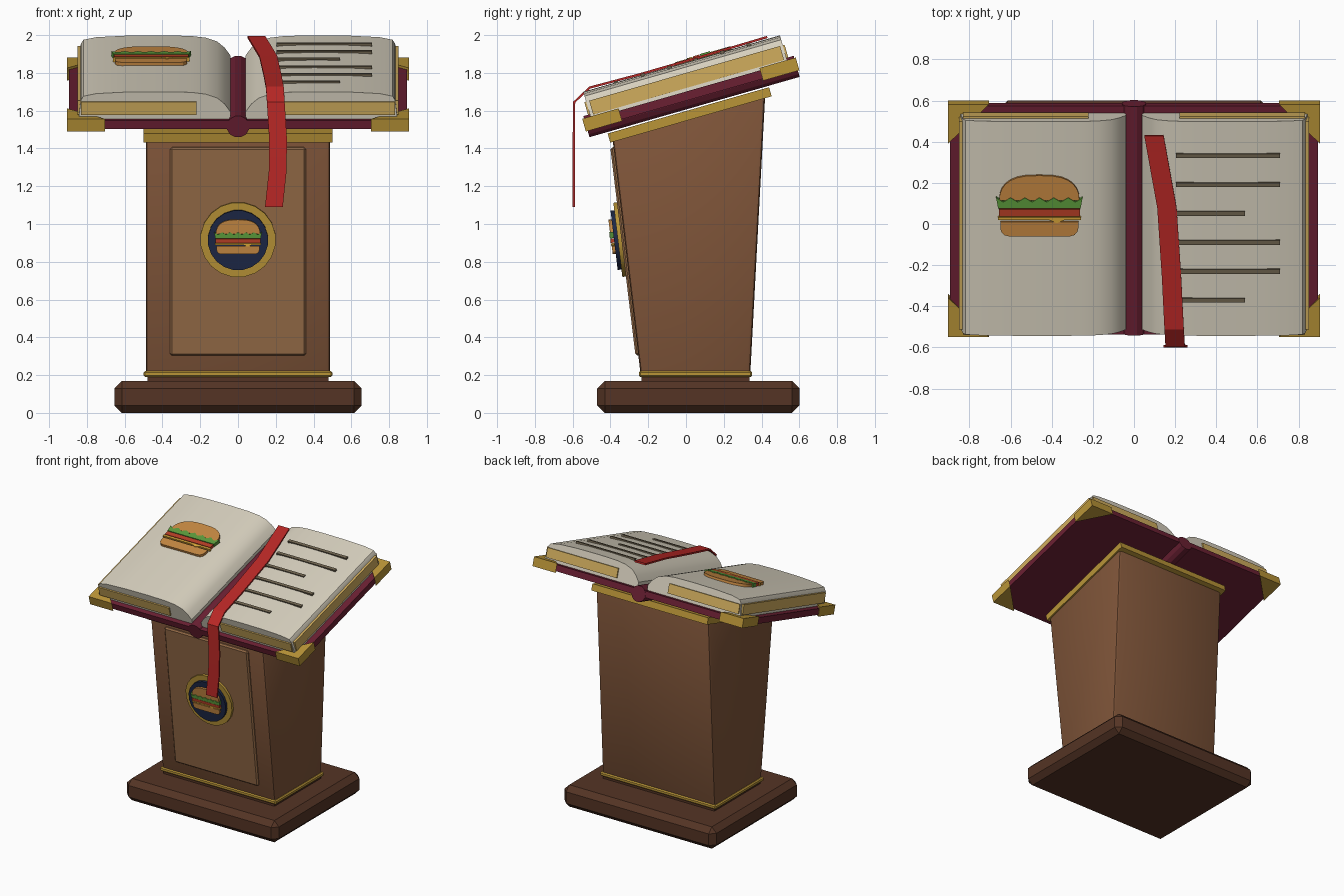
import bpy, bmesh
from math import radians, sin, cos, pi
from mathutils import Matrix, Vector

if "Cube" in bpy.data.objects:
    bpy.data.objects.remove(bpy.data.objects["Cube"])

MATS = {}
COLORS = dict(wood="7f563c", panel="936a48", base="553729", gold="b8933a", maroon="6b2536",
              cream="d6cfbd", gilt="d0ac5e", ink="6f6450", red="b82c2a", navy="232c48",
              bun="c48744", green="5c9a3e", meat="b5412a", cheese="d9a63c")


def mat(name):
    if name not in MATS:
        h = COLORS[name]
        rgb = [(int(h[i:i + 2], 16) / 255) ** 2.2 for i in (0, 2, 4)]
        MATS[name] = bpy.data.materials.new(name)
        MATS[name].diffuse_color = (*rgb, 1)
    return MATS[name]


def finish(name, bm, color, bevel=0, segs=1):
    bmesh.ops.recalc_face_normals(bm, faces=bm.faces)
    me = bpy.data.meshes.new(name)
    if bevel:
        bmesh.ops.bevel(bm, geom=bm.edges[:], offset=bevel, segments=segs,
                        affect='EDGES', profile=0.5)
    bm.to_mesh(me)
    bm.free()
    for p in me.polygons:
        p.use_smooth = True
    me.set_sharp_from_angle(angle=radians(28))
    me.materials.append(mat(color))
    ob = bpy.data.objects.new(name, me)
    bpy.context.collection.objects.link(ob)
    return ob


def prism(name, pts, z0, z1, color, m=Matrix(), bevel=0, segs=1):
    """Extrude a polygon in local xy from z0 to z1, then place it with m."""
    bm = bmesh.new()
    f = bm.faces.new([bm.verts.new((x, y, z0)) for x, y in pts])
    r = bmesh.ops.extrude_face_region(bm, geom=[f])
    bmesh.ops.translate(bm, vec=(0, 0, z1 - z0),
                        verts=[v for v in r["geom"] if isinstance(v, bmesh.types.BMVert)])
    bm.transform(m)
    return finish(name, bm, color, bevel, segs)


def box(name, x, y, z, color, m=Matrix(), bevel=0, segs=1):
    return prism(name, [(x[0], y[0]), (x[1], y[0]), (x[1], y[1]), (x[0], y[1])],
                 z[0], z[1], color, m, bevel, segs)


def circle(r, n):
    return [(r * cos(2 * pi * (i + .5) / n), r * sin(2 * pi * (i + .5) / n)) for i in range(n)]


YZ_TO_X = Matrix(((0, 0, 1, 0), (1, 0, 0, 0), (0, 1, 0, 0), (0, 0, 0, 1)))  # profile yz, extrude x
XZ_TO_Y = Matrix(((1, 0, 0, 0), (0, 0, 1, 0), (0, 1, 0, 0), (0, 0, 0, 1)))  # profile xz, extrude y
BOOK = Matrix.Translation((0, 0, 1.6)) @ Matrix.Rotation(radians(16), 4, 'X')
FACE = Matrix.Translation((0, -.327, .92)) @ Matrix.Rotation(radians(96.9), 4, 'X')

# pedestal
box("base", (-.655, .655), (-.47, .60), (0, .17), "base", bevel=.04)
box("base_step", (-.48, .48), (-.235, .335), (.16, .2), "base")
box("base_trim", (-.5, .5), (-.25, .35), (.19, .222), "gold", bevel=.008)
prism("column", [(-.24, .2), (.34, .2), (.42, 1.695), (-.39, 1.46)], -.487, .487,
      "wood", YZ_TO_X, .02, 2)
box("front_panel", (-.36, .36), (-.62, .49), (-.02, .015), "panel", FACE, .01)
box("top_trim", (-.5, .5), (-.432, .457), (-.052, -.002), "gold", BOOK)


def burger(name, m):
    """Flat layered burger picture, about 0.42 wide, lying in local xy."""
    dome = [(.195 * (1 if c > 0 else -1) * abs(c) ** .7, .025 + .125 * s ** .9)
            for c, s in ((cos(pi * i / 14), max(0, sin(pi * i / 14))) for i in range(15))]
    prism(name + "_top_bun", dome, 0, .022, "bun", m)
    zig = [(-.21 + .42 * i / 12, .022 + (.022 if i % 2 == 0 else 0)) for i in range(13)]
    zig = [(x, y - .005) for x, y in zig]
    prism(name + "_lettuce", zig[::-1] + [(-.2, -.016), (.2, -.016)], 0, .027, "green", m)
    box(name + "_patty", (-.197, .197), (-.056, -.02), (0, .025), "meat", m)
    prism(name + "_cheese", [(-.202, -.06), (.202, -.06), (.202, -.075), (.12, -.075),
                             (.085, -.09), (.05, -.075), (-.202, -.075)], 0, .024, "cheese", m)
    bun = [(.19, -.085)]
    for cx, a0 in ((.15, 0), (-.15, -90)):
        for i in range(4):
            a = radians(a0 - 30 * i)
            bun.append((cx + .04 * cos(a), -.115 + .042 * sin(a)))
    prism(name + "_bottom_bun", bun + [(-.19, -.085)], 0, .021, "bun", m)


# round emblem on the front
prism("emblem_ring", circle(.2, 20), 0, .034, "gold", FACE)
prism("emblem_disc", circle(.16, 20), .03, .054, "navy", FACE)
burger("emblem_burger", FACE @ Matrix.Translation((0, .022, .052)) @ Matrix.Diagonal((.6, .6, .85, 1)))

# book: spine, then mirrored halves
prism("spine", circle(.06, 12), -.53, .628, "maroon", BOOK @ Matrix.Translation((0, 0, .064)) @ XZ_TO_Y)
PAGE = [(.04, .09), (.845, .09), (.832, .2), (.818, .222), (.75, .236), (.6, .244), (.4, .246),
        (.25, .243), (.17, .233), (.11, .212), (.07, .178), (.04, .135)]
for side, s in (("left", -1), ("right", 1)):
    m = BOOK @ Matrix.Diagonal((s, 1, 1, 1))
    box(side + "_cover", (.02, .895), (-.53, .625), (.05, .097), "maroon", m)
    prism(side + "_pages", PAGE, -.495, .588, "cream", m @ XZ_TO_Y)
    box(side + "_gilt_side", (.8, .85), (-.478, .573), (.115, .192), "gilt", m)
    box(side + "_gilt_front", (.22, .83), (-.505, -.46), (.12, .192), "gilt", m)
    box(side + "_gilt_back", (.22, .83), (.55, .598), (.12, .192), "gilt", m)
    for end, y, d in (("front", -.54, 1), ("back", .636, -1)):
        prism(f"{side}_{end}_corner", [(.905, y), (.705, y), (.905, y + .2 * d)],
              .04, .11, "gold", m)

# left page picture and right page text lines
burger("page_burger", BOOK @ Matrix.Translation((-.46, .17, .241)))
for i in range(6):
    y = .416 - .146 * i
    box(f"page_line_{i + 1}", (.205, .54 if i in (2, 5) else .71), (y - .011, y + .011),
        (.232, .253), "ink", BOOK)

# ribbon bookmark: strip along a path, thickened
PATH = [(.097, .43, 1.99), (.16, .08, 1.886), (.182, -.25, 1.791), (.195, -.51, 1.722),
        (.2, -.592, 1.645), (.212, -.594, 1.45), (.21, -.594, 1.28), (.19, -.594, 1.09)]
bm = bmesh.new()
rings = []
for i, p in enumerate(PATH):
    a, b = Vector(PATH[max(i - 1, 0)]), Vector(PATH[min(i + 1, len(PATH) - 1)])
    d = b - a
    n = Vector((0, d.z, -d.y)).normalized() * .006
    w = Vector((.047, 0, 0))
    p = Vector(p)
    rings.append([bm.verts.new(p + q) for q in (-w - n, w - n, w + n, -w + n)])
for r0, r1 in zip(rings, rings[1:]):
    for k in range(4):
        bm.faces.new((r0[k], r0[(k + 1) % 4], r1[(k + 1) % 4], r1[k]))
bm.faces.new(rings[0])
bm.faces.new(rings[-1])
finish("ribbon", bm, "red")

for m in bpy.data.materials:
    if m.users and not m.is_grease_pencil:
        m.use_nodes = True
        m.node_tree.nodes["Principled BSDF"].inputs["Base Color"].default_value = m.diffuse_color
